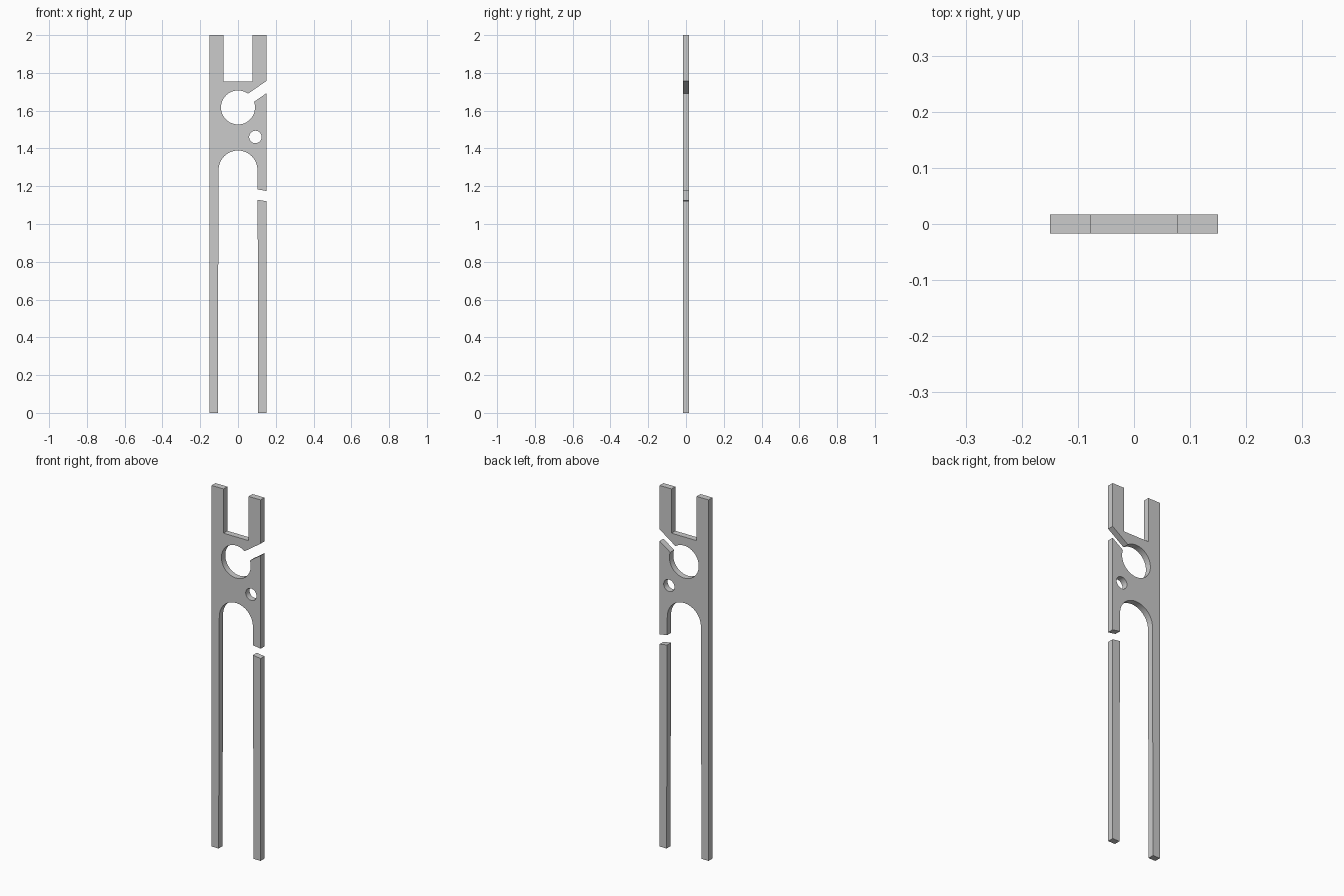
import bpy
from math import sin, cos, radians, atan2, pi

if "Cube" in bpy.data.objects:
    bpy.data.objects.remove(bpy.data.objects["Cube"])

HALF_THICK = 0.017
RING_Z, RING_R = 1.617, 0.09


def arc(cx, cz, r, a0, a1, n):
    return [(cx + r * cos(a0 + (a1 - a0) * i / n),
             cz + r * sin(a0 + (a1 - a0) * i / n)) for i in range(n + 1)]


def plate(name, *outlines):
    """Flat plate in the XZ plane; outlines after the first are holes."""
    cu = bpy.data.curves.new(name, 'CURVE')
    cu.dimensions = '2D'
    cu.fill_mode = 'BOTH'
    cu.extrude = HALF_THICK
    for pts in outlines:
        sp = cu.splines.new('POLY')
        sp.points.add(len(pts) - 1)
        for p, (x, z) in zip(sp.points, pts):
            p.co = (x, z, 0, 1)
        sp.use_cyclic_u = True
    ob = bpy.data.objects.new(name, cu)
    ob.rotation_euler = (radians(90), 0, 0)
    bpy.context.collection.objects.link(ob)
    bpy.ops.object.select_all(action='DESELECT')
    bpy.context.view_layer.objects.active = ob
    ob.select_set(True)
    bpy.ops.object.convert(target='MESH')
    bpy.ops.object.transform_apply(rotation=True)
    bpy.ops.object.shade_smooth_by_angle(angle=radians(30))
    return ob


# Angles at which the slanted slot meets the round opening
slot_top = atan2(1.690 - RING_Z, 0.053)
slot_low = atan2(1.647 - RING_Z, 0.085)

# Body: left leg, arch, short right stub, slotted ring, fork on top
body = [(-0.15, 0), (-0.107, 0)]
body += arc(0, 1.286, 0.103, pi, 0, 32)
body += [(0.1035, 1.183), (0.15, 1.175), (0.15, 1.692)]
body += arc(0, RING_Z, RING_R, slot_low, slot_top - 2 * pi, 48)
body += [(0.15, 1.757), (0.15, 2), (0.077, 2), (0.077, 1.755),
         (-0.077, 1.755), (-0.077, 2), (-0.15, 2)]

# Small round hole
hole = arc(0.092, 1.461, 0.033, 0, 2 * pi, 32)[:-1]
plate("forked_body", body, hole)

# Detached lower right leg
plate("right_leg", [(0.107, 0), (0.15, 0), (0.15, 1.121), (0.104, 1.128)])
